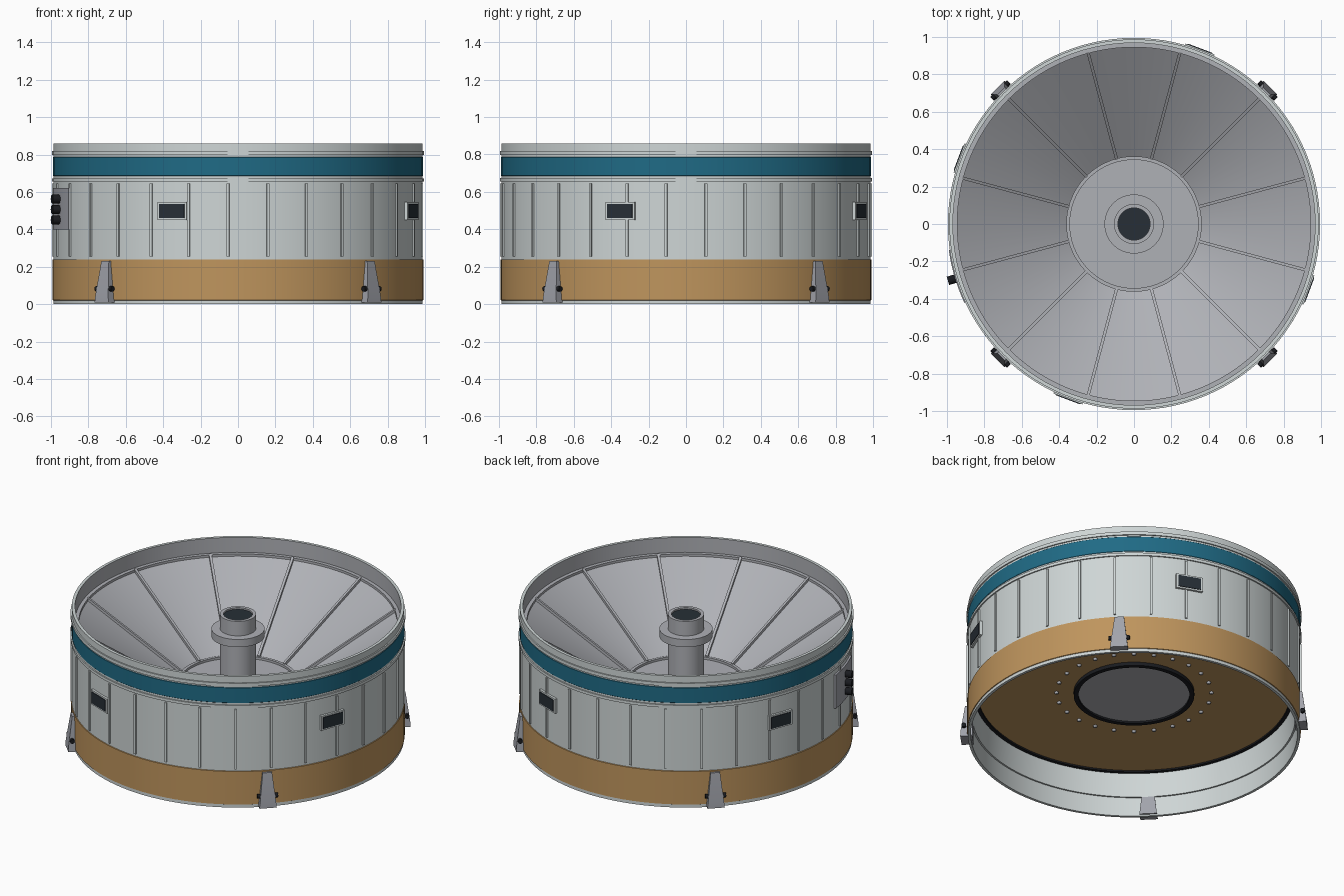
import bpy, bmesh, math
from mathutils import Matrix, Vector

cube = bpy.data.objects.get("Cube")
if cube:
    bpy.data.objects.remove(cube, do_unlink=True)


def material(name, rgb):
    m = bpy.data.materials.new(name)
    m.use_nodes = True
    m.diffuse_color = (*rgb, 1)
    m.node_tree.nodes["Principled BSDF"].inputs["Base Color"].default_value = (*rgb, 1)
    return m


WHITE = material("pale grey paint", (0.62, 0.67, 0.67))
CORK = material("tan insulation", (0.52, 0.30, 0.11))
TEAL = material("teal stripe", (0.014, 0.145, 0.235))
GREY = material("mid grey metal", (0.43, 0.44, 0.47))
STEEL = material("fitting grey", (0.36, 0.37, 0.41))
DARK = material("dark slate", (0.02, 0.028, 0.037))
BLACK = material("black hardware", (0.01, 0.011, 0.014))
parts = []


def finish(name, bm, mat):
    mesh = bpy.data.meshes.new(name)
    bm.to_mesh(mesh)
    bm.free()
    mesh.materials.append(mat)
    obj = bpy.data.objects.new(name, mesh)
    bpy.context.collection.objects.link(obj)
    parts.append(obj)
    return obj


def at(phi, r, t, z):
    """Point at a bearing from the front, with radial, sideways and height offsets."""
    return Matrix.Rotation(math.radians(phi), 3, 'Z') @ Vector((t, -r, z))


def lathe(name, profile, mat, steps=112, start=0, sweep=360, closed=False):
    """Revolve an (r, z) profile about the z axis."""
    bm = bmesh.new()
    full = sweep == 360
    cols = [[bm.verts.new(at(start + sweep * i / steps, r, 0, z)) for r, z in profile]
            for i in range(steps if full else steps + 1)]
    n = len(profile)
    for i in range(steps):
        a, b = cols[i], cols[(i + 1) % len(cols)]
        for j in range(n if closed else n - 1):
            k = (j + 1) % n
            bm.faces.new((a[j], b[j], b[k], a[k]))
    if not full:
        bm.faces.new(cols[0])
        bm.faces.new(cols[-1])
    bmesh.ops.remove_doubles(bm, verts=bm.verts, dist=1e-5)
    if closed:
        bmesh.ops.recalc_face_normals(bm, faces=bm.faces)
    return finish(name, bm, mat)


def band(name, r0, r1, z0, z1, mat, **kw):
    return lathe(name, [(r0, z0), (r1, z0), (r1, z1), (r0, z1)], mat, closed=True, **kw)


def prisms(name, profile, bearings, mat):
    """Sideways slab from an (r, z, half width) outline, repeated at bearings."""
    bm = bmesh.new()
    n = len(profile)
    for phi in bearings:
        a, b = [[bm.verts.new(at(phi, r, s * w, z)) for r, z, w in profile] for s in (-1, 1)]
        bm.faces.new(a)
        bm.faces.new(b[::-1])
        for j in range(n):
            k = (j + 1) % n
            bm.faces.new((a[j], b[j], b[k], a[k]))
    bmesh.ops.recalc_face_normals(bm, faces=bm.faces)
    return finish(name, bm, mat)


def block(name, r0, r1, z0, z1, w, bearings, mat):
    return prisms(name, [(r0, z0, w), (r1, z0, w), (r1, z1, w), (r0, z1, w)], bearings, mat)


def rods(name, spots, radius, length, axis, mat):
    """Short cylinders at (bearing, r, t, z); axis is 'X' sideways or 'Y' radial."""
    bm = bmesh.new()
    turn = Matrix.Rotation(math.pi / 2, 4, 'Y' if axis == 'X' else 'X')
    for phi, r, t, z in spots:
        m = Matrix.Translation(at(phi, r, t, z)) @ Matrix.Rotation(math.radians(phi), 4, 'Z') @ turn
        bmesh.ops.create_cone(bm, cap_ends=True, segments=16, radius1=radius,
                              radius2=radius, depth=length, matrix=m)
    return finish(name, bm, mat)


# Outer drum, from the bottom lip up to the rim
R = 0.987
lathe("bottom_lip", [(0.97, 0), (R, 0), (R, 0.02)], WHITE)
lathe("insulated_skirt", [(R, 0.02), (R + 0.004, 0.022), (R + 0.004, 0.238), (R, 0.24)], CORK)
lathe("drum_wall", [(R, 0.24), (R, 0.685)], WHITE)
lathe("coloured_stripe", [(R, 0.685), (R + 0.002, 0.687), (R + 0.002, 0.785), (R, 0.787)], TEAL)
lathe("upper_rim", [(R, 0.787), (R, 0.86), (0.968, 0.86)], WHITE)
band("lower_hoop", 0.98, 0.995, 0.655, 0.673, WHITE)
band("upper_hoop", 0.98, 0.995, 0.797, 0.818, WHITE)

# Inner funnel with floor and radial ribs
lathe("rim_lining", [(0.968, 0.86), (0.968, 0.755), (0.95, 0.75)], GREY)
lathe("funnel", [(0.95, 0.75), (0.355, 0.36), (0, 0.36)], GREY)
band("funnel_top_ring", 0.945, 0.968, 0.745, 0.762, GREY)
band("floor_ring", 0.343, 0.362, 0.35, 0.375, GREY)
prisms("funnel_ribs", [(0.355, 0.35, 0.008), (0.355, 0.38, 0.008),
                       (0.95, 0.768, 0.008), (0.95, 0.74, 0.008)],
       [15 + 30 * i for i in range(12)], GREY)

# Central pipe with collar
lathe("centre_pipe", [(0.107, 0.36), (0.107, 0.81), (0.086, 0.81), (0.086, 0.795)], GREY)
band("pipe_collar", 0.1, 0.158, 0.665, 0.715, GREY)
lathe("pipe_bore", [(0.086, 0.8), (0, 0.8)], DARK)

# Recessed underside
lathe("skirt_lining", [(0.95, 0.29), (0.96, 0.15), (0.96, 0.125), (0.97, 0.125), (0.97, 0)], WHITE)
lathe("base_plate", [(0, 0.29), (0.95, 0.29)], CORK)
band("base_edge_seal", 0.93, 0.955, 0.28, 0.295, BLACK)
band("hatch_seal", 0.33, 0.358, 0.268, 0.295, BLACK)
lathe("hatch", [(0, 0.28), (0.33, 0.28)], GREY)
bm = bmesh.new()
for i in range(24):
    bmesh.ops.create_uvsphere(bm, u_segments=10, v_segments=6, radius=0.013,
                              matrix=Matrix.Translation(at(15 * i + 5, 0.46, 0, 0.288)))
finish("base_bolts", bm, GREY)

# Vertical stiffeners around the drum
block("wall_stiffeners", 0.97, 0.995, 0.255, 0.645, 0.007,
      [90 + (i + 0.5) * 360 / 29 for i in range(29)], WHITE)

# Four framed windows
windows = [-20.7 + 90 * i for i in range(4)]
block("window_frames", 0.97, 1.0, 0.45, 0.545, 0.083, windows, WHITE)
block("window_panes", 0.99, 1.004, 0.46, 0.535, 0.071, windows, DARK)

# Four tapered feet with cross pins
feet = [45 + 90 * i for i in range(4)]
prisms("support_feet", [(0.96, 0.01, 0.052), (1.032, 0.01, 0.052),
                        (1.03, 0.05, 0.048), (1.005, 0.23, 0.028), (0.96, 0.23, 0.028)], feet, STEEL)
rods("foot_pins", [(p, 1.01, 0, 0.082) for p in feet], 0.014, 0.125, 'X', BLACK)

# Side connector panel
band("connector_panel", 0.97, 1.0, 0.4, 0.62, STEEL, steps=8, start=-82, sweep=17)
rods("connector_plugs", [(-73, 1.015, 0, 0.45 + 0.056 * i) for i in range(3)], 0.023, 0.05, 'Y', BLACK)

# Smooth round surfaces, keep edges sharp
bpy.ops.object.select_all(action='DESELECT')
for obj in parts:
    obj.select_set(True)
bpy.context.view_layer.objects.active = parts[0]
bpy.ops.object.shade_smooth_by_angle(angle=math.radians(30))
